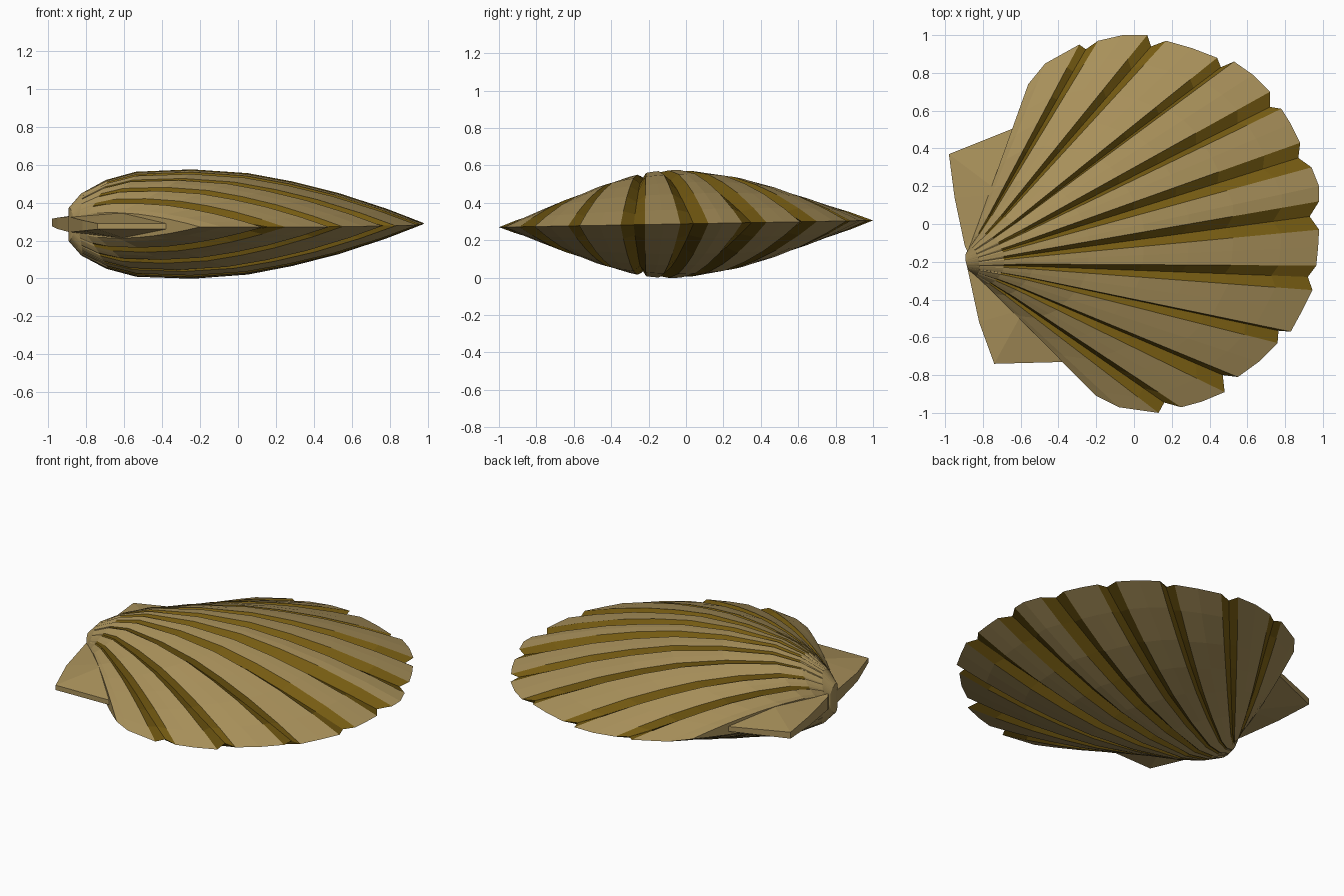
import bpy, bmesh, math
from mathutils import Vector

if "Cube" in bpy.data.objects:
    bpy.data.objects.remove(bpy.data.objects["Cube"])


def material(name, color):
    m = bpy.data.materials.new(name)
    m.diffuse_color = (*color, 1)
    m.use_nodes = True
    m.node_tree.nodes["Principled BSDF"].inputs["Base Color"].default_value = m.diffuse_color
    return m


TAN = material("shell_tan", (0.40, 0.285, 0.105))
GOLD = material("groove_gold", (0.18, 0.105, 0.006))
AXIS = math.radians(12)
FWD = Vector((math.cos(AXIS), math.sin(AXIS)))
SIDE = Vector((-FWD.y, FWD.x))
HINGE = Vector((-0.87, -0.2))

# Rim outline, clockwise; third value 1 marks a groove notch
RIM = [(-.56, .74, 0), (-.47, .85, 0), (-.29, .95, 0), (-.255, .925, 1), (-.19, .97, 0),
       (-.06, 1, 0), (.07, 1, 0), (.09, .94, 1), (.17, .97, 0), (.31, .93, 0),
       (.44, .88, 0), (.46, .83, 1), (.53, .86, 0), (.63, .79, 0), (.72, .70, 0),
       (.72, .62, 1), (.78, .61, 0), (.83, .53, 0), (.88, .43, 0), (.87, .35, 1),
       (.94, .30, 0), (.98, .20, 0), (.98, .12, 0), (.93, .04, 1), (.98, -.03, 0),
       (.975, -.12, 0), (.965, -.22, 0), (.92, -.28, 1), (.945, -.35, 0), (.89, -.46, 0),
       (.83, -.57, 0), (.765, -.565, 1), (.76, -.63, 0), (.66, -.73, 0), (.55, -.81, 0),
       (.47, -.80, 1), (.48, -.89, 0), (.36, -.94, 0), (.25, -.97, 0), (.16, -.945, 1),
       (.13, -1, 0), (-.08, -.97, 0), (-.2, -.91, 0)]

# Bulge of the valve from hinge (0) to rim (1)
PROFILE = [(0, 0), (0, .09), (.03, .165), (.09, .235), (.17, .277), (.33, .288),
           (.49, .267), (.62, .222), (.75, .162), (.89, .078), (1, 0)]


def place(p, h, sign):
    """Point on the valve: height is measured from the slightly tilted seam."""
    return (p.x, p.y, .288 + .018 * p.y + sign * h)


def finish(bm, name, sign):
    """Make normals face away from the seam and create the object."""
    bmesh.ops.remove_doubles(bm, verts=bm.verts, dist=1e-5)
    bm.normal_update()
    if sum(f.normal.z * f.calc_area() for f in bm.faces) * sign < 0:
        bmesh.ops.reverse_faces(bm, faces=bm.faces)
    me = bpy.data.meshes.new(name)
    bm.to_mesh(me)
    bm.free()
    me.materials.append(TAN)
    me.materials.append(GOLD)
    bpy.context.collection.objects.link(bpy.data.objects.new(name, me))


def valve(name, sign):
    bm = bmesh.new()
    # First and last rays are doubled at seam height to form the side walls
    rays = [(RIM[0], 0)] + [(r, 1) for r in RIM] + [(RIM[-1], 0)]
    grid = []
    for (x, y, notch), raised in rays:
        end = Vector((x, y))
        d = end - HINGE
        phi = math.atan2(d.dot(SIDE), d.dot(FWD))
        mid = math.cos(1.4 * phi)
        start = HINGE + SIDE * .055 * math.sin(1.4 * phi) - FWD * .02 * mid
        bulge = math.cos(phi * 90 / 69) * raised
        col = []
        for s, h in PROFILE:
            z = h * bulge
            if notch:
                z = max(0, z - .032 * min(1, 3 * s) * min(1, 5 * (1 - s)))
            # Ribs run forward over the beak before fanning out
            p = start.lerp(end, s) + FWD * .05 * mid * (1 - s) * min(1, 8 * s)
            col.append(bm.verts.new(place(p, z, sign)))
        grid.append(col)
    for i in range(len(grid) - 1):
        groove = rays[i][0][2] or rays[i + 1][0][2]
        for j in range(len(PROFILE) - 1):
            f = bm.faces.new((grid[i][j], grid[i + 1][j], grid[i + 1][j + 1], grid[i][j + 1]))
            f.material_index = 1 if groove and j > 2 else 0
    finish(bm, name, sign)


def ear(name, outline, sign):
    """Flat wing beside the hinge: sloped top plus walls down to the seam."""
    bm = bmesh.new()
    top = [bm.verts.new(place(Vector((x, y)), h, sign)) for x, y, h in outline]
    base = [bm.verts.new(place(Vector((x, y)), 0, sign)) for x, y, h in outline]
    n = len(top)
    for i in range(1, n - 1):
        bm.faces.new((top[0], top[i], top[i + 1]))
    for i in range(n):
        k = (i + 1) % n
        bm.faces.new((top[i], base[i], base[k], top[k]))
    finish(bm, name, sign)


# Ear outlines: inner ridge, umbo, hinge edge, outer corner, body junction
LEFT_EAR = [(-.70, .16, .065), (-.85, -.2, .06), (-.895, -.12, .04), (-.95, .14, .03),
            (-.98, .37, .02), (-.63, .51, .015), (-.56, .50, .04)]
RIGHT_EAR = [(-.58, -.45, .075), (-.83, -.18, .06), (-.885, -.22, .04), (-.82, -.52, .028),
             (-.74, -.74, .015), (-.36, -.73, .015), (-.32, -.67, .04)]

# Two mirrored valves, each with a pair of ears
for label, sgn in (("upper", 1), ("lower", -1)):
    valve(label + "_valve", sgn)
    ear(label + "_left_ear", LEFT_EAR, sgn)
    ear(label + "_right_ear", RIGHT_EAR, sgn)
